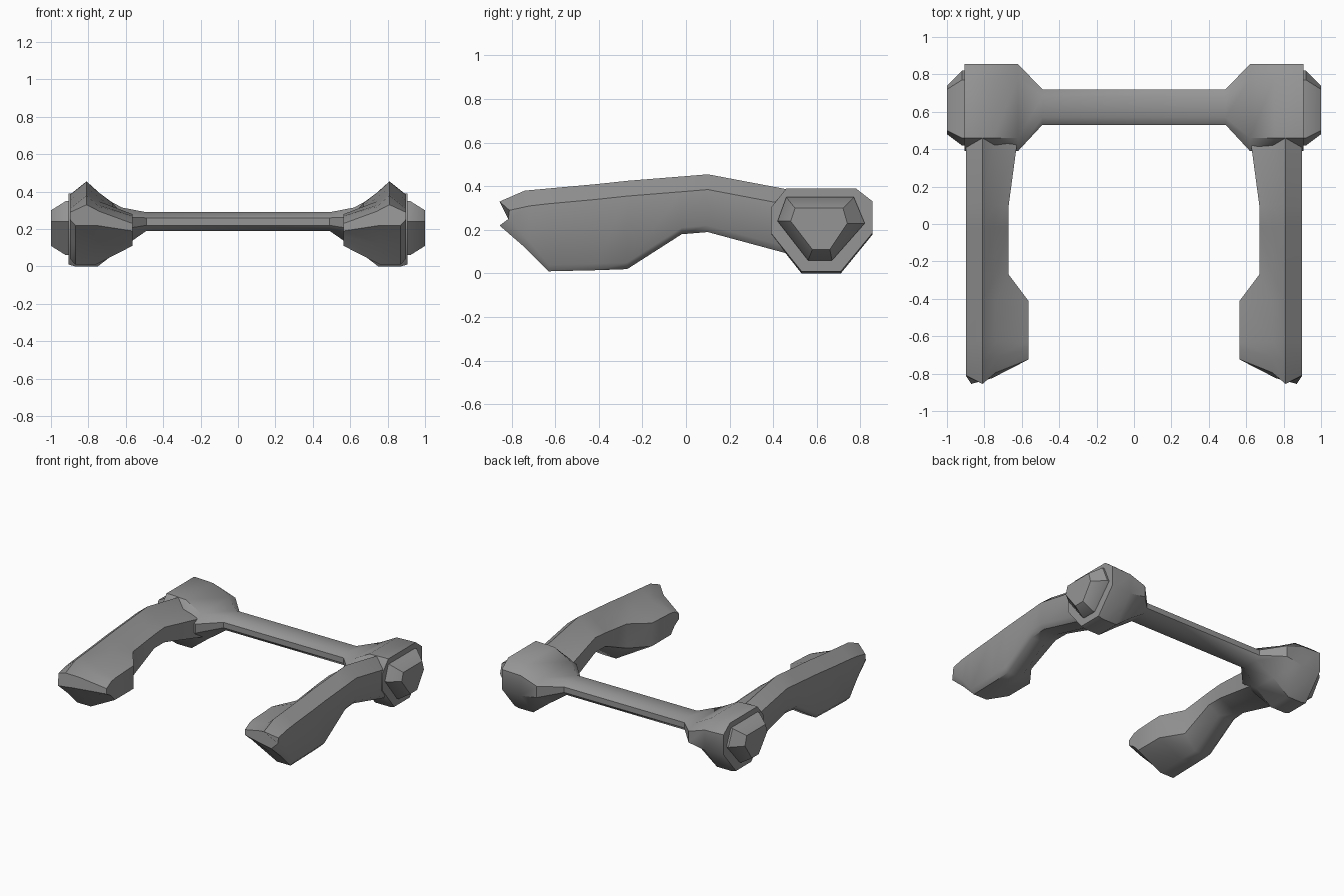
import bpy
import bmesh
import math

cube = bpy.data.objects.get("Cube")
if cube:
    bpy.data.objects.remove(cube, do_unlink=True)

grey = bpy.data.materials.new("mid grey")
grey.use_nodes = True
grey.diffuse_color = (0.3, 0.3, 0.3, 1)
grey.node_tree.nodes["Principled BSDF"].inputs["Base Color"].default_value = (0.3, 0.3, 0.3, 1)


def loft(name, rings, mirror=False, angle=40):
    """Skin a list of equal-length point rings and close both ends."""
    bm = bmesh.new()
    loops = [[bm.verts.new(p) for p in ring] for ring in rings]
    n = len(loops[0])
    for a, b in zip(loops, loops[1:]):
        for i in range(n):
            j = (i + 1) % n
            bm.faces.new((a[i], a[j], b[j], b[i]))
    bm.faces.new(loops[0])
    bm.faces.new(loops[-1])
    bmesh.ops.recalc_face_normals(bm, faces=bm.faces)
    mesh = bpy.data.meshes.new(name)
    bm.to_mesh(mesh)
    bm.free()
    mesh.materials.append(grey)
    obj = bpy.data.objects.new(name, mesh)
    bpy.context.collection.objects.link(obj)
    bpy.ops.object.select_all(action='DESELECT')
    obj.select_set(True)
    bpy.context.view_layer.objects.active = obj
    bpy.ops.object.shade_smooth_by_angle(angle=math.radians(angle))
    if mirror:
        obj.modifiers.new("mirror", 'MIRROR')
    return obj


# Crossbar flaring into an eight-sided hub at each end
hub = [(0.46, 0.39), (0.78, 0.39), (0.855, 0.33), (0.855, 0.18),
       (0.71, 0), (0.53, 0), (0.39, 0.18), (0.39, 0.30)]
bar = [(0.57, 0.29), (0.68, 0.29), (0.72, 0.26), (0.72, 0.22),
       (0.69, 0.19), (0.56, 0.19), (0.53, 0.22), (0.53, 0.26)]


def hub_ring(x, low, high):
    return [(x, y, low + z / 0.39 * (high - low)) for y, z in hub]


half = [[(0.49, y, z) for y, z in bar],
        hub_ring(0.62, 0.10, 0.315), hub_ring(0.75, 0.0, 0.385),
        hub_ring(0.87, 0.0, 0.39), hub_ring(0.905, 0.01, 0.39)]
other = [[(-x, y, z) for x, y, z in ring] for ring in reversed(half)]
loft("crossbar_and_hubs", other + half)

# Bevelled cap on the outside of each hub
cap_base = [(0.46, 0.35), (0.77, 0.35), (0.82, 0.23), (0.67, 0.06), (0.56, 0.06), (0.42, 0.24)]
cap_face = [(0.50, 0.30), (0.72, 0.30), (0.74, 0.23), (0.66, 0.11), (0.58, 0.11), (0.48, 0.24)]
loft("hub_cap", [[(0.89, y, z) for y, z in cap_base],
                 [(0.92, y, z) for y, z in cap_base],
                 [(1.0, y, z) for y, z in cap_face]], mirror=True, angle=35)

# Arm with a ridge on top and a wide inner pad near the front
# Each row: y, top z, bottom z, inner x, inner top z, inner bottom z, nose rounding
rows = [(-0.855, 0.33, 0.22, 0.565, 0.23, 0.19, 1),
        (-0.74, 0.38, 0.12, 0.565, 0.26, 0.16, 0.5),
        (-0.63, 0.39, 0.01, 0.565, 0.27, 0.11, 0),
        (-0.41, 0.41, 0.015, 0.565, 0.28, 0.11, 0),
        (-0.27, 0.425, 0.02, 0.67, 0.30, 0.12, 0),
        (-0.02, 0.445, 0.18, 0.67, 0.33, 0.23, 0),
        (0.10, 0.455, 0.19, 0.67, 0.34, 0.23, 0),
        (0.47, 0.385, 0.09, 0.62, 0.28, 0.14, 0)]
nose = [0.045, 0, 0.06, 0.13, 0.13, 0.03, 0, 0.04]


def arm_ring(y, top, low, inner, inner_top, inner_low, rounding):
    drop = 0.04 if rounding == 1 else 0.07
    section = [(0.897, top - drop), (0.81, top), (0.74, top - drop * 0.9),
               (inner, inner_top), (inner, inner_low),
               (0.76, low), (0.87, low), (0.897, low + 0.03)]
    return [(x, y + rounding * s, z) for (x, z), s in zip(section, nose)]


loft("arm", [arm_ring(*row) for row in rows], mirror=True, angle=45)
